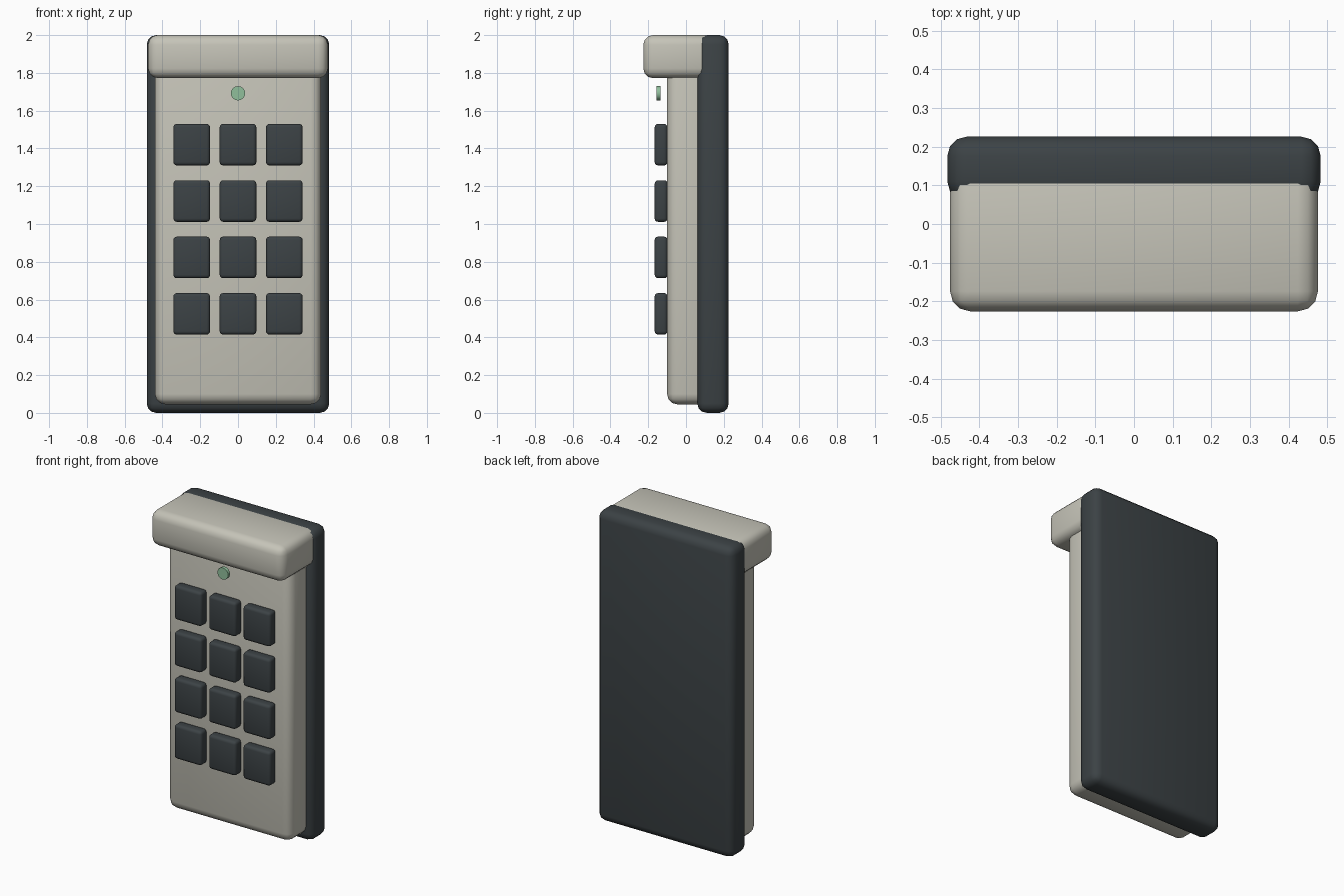
import bpy, math

if "Cube" in bpy.data.objects:
    bpy.data.objects.remove(bpy.data.objects["Cube"])


def material(name, rgb):
    m = bpy.data.materials.new(name)
    m.diffuse_color = (*rgb, 1)
    m.use_nodes = True
    m.node_tree.nodes["Principled BSDF"].inputs["Base Color"].default_value = m.diffuse_color
    return m


CREAM = material("cream_plastic", (0.56, 0.55, 0.48))
DARK = material("dark_plastic", (0.045, 0.055, 0.06))
GREEN = material("green_lens", (0.28, 0.52, 0.33))


def finish(ob, name, mat, bevel, segments):
    """Name, colour, round the edges and smooth."""
    ob.name = name
    ob.data.materials.append(mat)
    bpy.ops.object.transform_apply(location=False, rotation=True, scale=True)
    if bevel:
        mod = ob.modifiers.new("rounded_edges", 'BEVEL')
        mod.width, mod.segments = bevel, segments
        bpy.ops.object.modifier_apply(modifier=mod.name)
    bpy.ops.object.shade_smooth_by_angle(angle=math.radians(35))
    return ob


def box(name, x, y, z, mat, bevel, segments=3):
    """Rounded box from its (min, max) ranges."""
    ranges = (x, y, z)
    bpy.ops.mesh.primitive_cube_add(size=1, location=[(a + b) / 2 for a, b in ranges])
    ob = bpy.context.object
    ob.scale = [b - a for a, b in ranges]
    return finish(ob, name, mat, bevel, segments)


# Housing: back plate, front panel and overhanging hood
box("back_plate", (-0.483, 0.483), (0.06, 0.226), (0, 2), DARK, 0.05)
box("front_panel", (-0.44, 0.44), (-0.10, 0.13), (0.045, 1.9), CREAM, 0.055)
box("hood", (-0.476, 0.476), (-0.226, 0.15), (1.772, 2.0005), CREAM, 0.052)

# Keys: four rows of three
for row in range(4):
    for col in range(3):
        x, z = (col - 1) * 0.245, 1.42 - row * 0.2985
        box(f"key_{row + 1}_{col + 1}", (x - 0.097, x + 0.097), (-0.166, -0.098),
            (z - 0.11, z + 0.11), DARK, 0.018)

# Status light
bpy.ops.mesh.primitive_cylinder_add(vertices=16, radius=0.038, depth=0.02,
                                    location=(0, -0.145, 1.692),
                                    rotation=(math.pi / 2, 0, 0))
finish(bpy.context.object, "status_light", GREEN, 0, 0)
